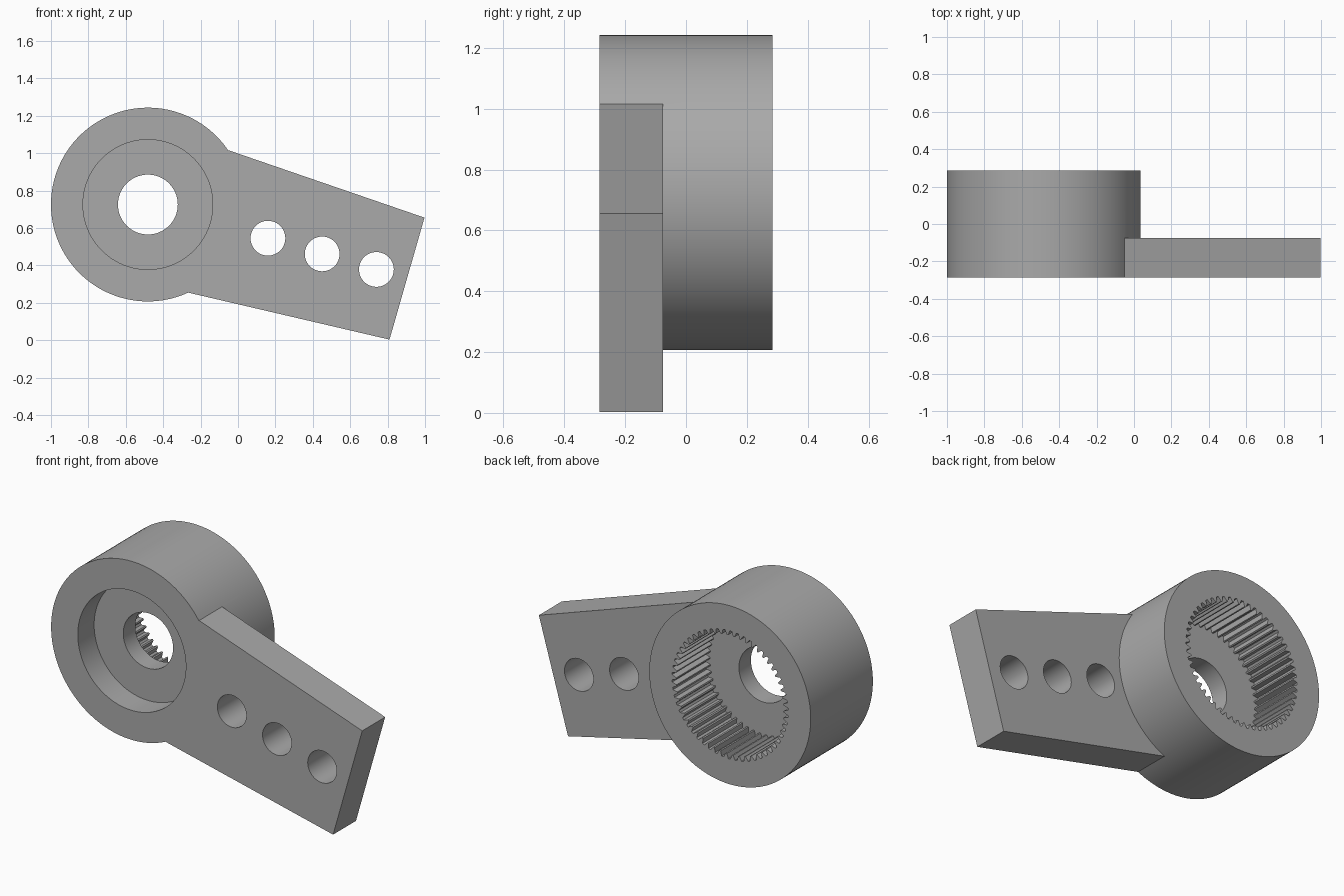
import bpy
import bmesh
from math import cos, sin, pi, radians

cube = bpy.data.objects.get("Cube")
if cube:
    bpy.data.objects.remove(cube)

FRONT, BACK = -0.285, 0.285
ARM_BACK = -0.075
HUB_X, HUB_Z = -0.482, 0.725
HUB_R, RECESS_R, BORE_R = 0.518, 0.347, 0.16
RECESS_FLOOR, GEAR_FLOOR = -0.135, -0.025
TEETH, ROOT_R, TIP_R = 54, 0.372, 0.345
OVER = 0.05

steel = bpy.data.materials.new("plain grey")
steel.use_nodes = True
grey = (0.4, 0.4, 0.4, 1)
steel.diffuse_color = grey
steel.node_tree.nodes["Principled BSDF"].inputs["Base Color"].default_value = grey


def prism(name, outline, y0, y1):
    """Extrude an (x, z) outline from y0 to y1."""
    bm = bmesh.new()
    face = bm.faces.new([bm.verts.new((x, y0, z)) for x, z in outline])
    ext = bmesh.ops.extrude_face_region(bm, geom=[face])
    moved = [v for v in ext["geom"] if isinstance(v, bmesh.types.BMVert)]
    bmesh.ops.translate(bm, verts=moved, vec=(0, y1 - y0, 0))
    bmesh.ops.recalc_face_normals(bm, faces=bm.faces)
    mesh = bpy.data.meshes.new(name)
    bm.to_mesh(mesh)
    bm.free()
    mesh.materials.append(steel)
    obj = bpy.data.objects.new(name, mesh)
    bpy.context.scene.collection.objects.link(obj)
    return obj


def circle(x, z, r, n=96):
    return [(x + r * cos(2 * pi * i / n), z + r * sin(2 * pi * i / n)) for i in range(n)]


def gear_outline():
    """Internal teeth with narrow flat tips and roots."""
    points = []
    for i in range(TEETH):
        for offset, r in ((0.0, TIP_R), (0.2, TIP_R), (0.45, ROOT_R), (0.75, ROOT_R)):
            a = 2 * pi * (i + offset) / TEETH
            points.append((HUB_X + r * cos(a), HUB_Z + r * sin(a)))
    return points


def combine(target, tool, operation):
    """Apply a boolean and remove the tool."""
    tool.hide_render = True
    mod = target.modifiers.new(operation.lower(), "BOOLEAN")
    mod.operation = operation
    mod.solver = "EXACT"
    mod.object = tool
    bpy.context.view_layer.objects.active = target
    bpy.ops.object.modifier_apply(modifier=mod.name)
    bpy.data.objects.remove(tool)


# Round hub joined to the tapered arm
bracket = prism("hub_and_arm", circle(HUB_X, HUB_Z, HUB_R, 128), FRONT, BACK)
arm_outline = [(HUB_X + 0.1, HUB_Z), (-0.27, 0.255), (0.81, 0.003), (0.997, 0.655), (-0.05, 1.015)]
combine(bracket, prism("arm", arm_outline, FRONT, ARM_BACK), "UNION")

# Front recess, toothed rear socket and central bore
cutters = [
    prism("recess_cutter", circle(HUB_X, HUB_Z, RECESS_R), FRONT - OVER, RECESS_FLOOR),
    prism("gear_cutter", gear_outline(), GEAR_FLOOR, BACK + OVER),
    prism("bore_cutter", circle(HUB_X, HUB_Z, BORE_R, 64), FRONT - OVER, BACK + OVER),
]
# Three bolt holes along the arm
for x, z in ((0.16, 0.545), (0.45, 0.461), (0.74, 0.378)):
    cutters.append(prism("bolt_cutter", circle(x, z, 0.093, 48), FRONT - OVER, ARM_BACK + OVER))
for cutter in cutters:
    combine(bracket, cutter, "DIFFERENCE")

# Smooth round walls, crisp edges
bpy.ops.object.select_all(action="DESELECT")
bracket.select_set(True)
bpy.context.view_layer.objects.active = bracket
bpy.ops.object.shade_smooth_by_angle(angle=radians(20))
